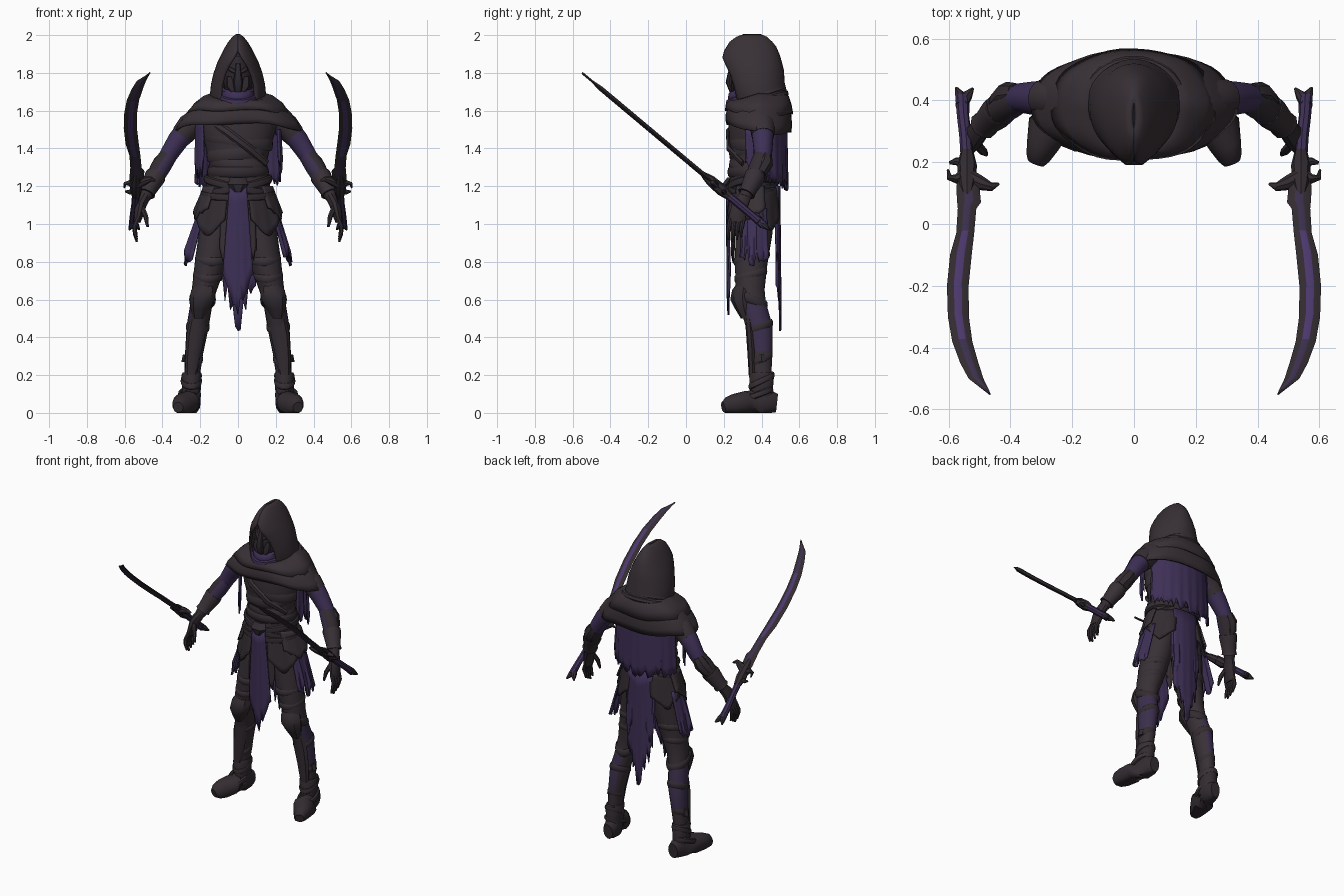
import bpy, bmesh, math, random
from mathutils import Vector
random.seed(4)
PI = math.pi


def material(name, rgb):
    m = bpy.data.materials.new(name)
    m.diffuse_color = (*rgb, 1)
    return m


CLOTH = material("charcoal cloth", (0.039, 0.029, 0.035))
LEATHER = material("dark leather", (0.033, 0.025, 0.031))
MASK = material("mask black", (0.026, 0.02, 0.026))
PURPLE = material("purple cloth", (0.048, 0.029, 0.093))
DIM = material("dull purple wrap", (0.044, 0.028, 0.073))
GLOW = material("violet blade", (0.07, 0.039, 0.15))


def skin(name, rings, mats, wrap=True, caps=True, thick=0, rule=None, loop=False):
    """Join a list of point rings into one surface."""
    bm = bmesh.new()
    vs = [[bm.verts.new((p[0], p[1], max(p[2], 0))) for p in r] for r in rings]
    n = len(rings[0])
    for i in range(len(rings) - (0 if loop else 1)):
        a, b = vs[i], vs[(i + 1) % len(rings)]
        for j in range(n if wrap else n - 1):
            k = (j + 1) % n
            f = bm.faces.new((a[j], a[k], b[k], b[j]))
            f.material_index = rule(i, j) if rule else 0
    if wrap and caps and not loop:
        bm.faces.new(vs[0])
        bm.faces.new(vs[-1])
    bmesh.ops.recalc_face_normals(bm, faces=bm.faces[:])
    me = bpy.data.meshes.new(name)
    bm.to_mesh(me)
    bm.free()
    for m in mats if isinstance(mats, tuple) else (mats,):
        me.materials.append(m)
    ob = bpy.data.objects.new(name, me)
    bpy.context.collection.objects.link(ob)
    if thick:
        mod = ob.modifiers.new("thickness", "SOLIDIFY")
        mod.thickness, mod.offset = thick, 0
    return ob


def tube(name, secs, mats, n=14, s=1, flat=False, rule=None):
    """Elliptical sections (x, y, z, rx, ry) swept along their centres."""
    pts = [Vector(q[:3]) for q in secs]
    rings = []
    for i, q in enumerate(secs):
        t = (pts[min(i + 1, len(pts) - 1)] - pts[max(i - 1, 0)]).normalized()
        u = t.cross(Vector((0, 1, 0)))
        u = u.normalized() if u.length > 0.3 else Vector((1, 0, 0))
        w = t.cross(u)
        if flat:
            u, w = Vector((1, 0, 0)), Vector((0, 1, 0))
        ring = [pts[i] + u * q[3] * math.cos(2 * PI * k / n) + w * q[-1] * math.sin(2 * PI * k / n) for k in range(n)]
        rings.append([(p.x * s, p.y, p.z) for p in ring])
    return skin(name, rings, mats, rule=rule)


def ring(name, c, rx, ry, r, tilt, mats, h=None, s=1, roll=0):
    """Fold, belt or strap round an oval; tilt lowers the front, roll lowers one side."""
    rings = []
    for i in range(36):
        a = 2 * PI * i / 36
        rings.append([(s * (c[0] + (rx + r * math.cos(b)) * math.sin(a)), c[1] - (ry + r * math.cos(b)) * math.cos(a),
                       c[2] - tilt * math.cos(a) - roll * math.sin(a) + (h or r) * math.sin(b)) for b in (2 * PI * k / 8 for k in range(8))])
    return skin(name, rings, mats, loop=True)


def drape(name, a0, a1, top, low, mats, nu=14, point=0, rag=0, spread=1, fold=0.02, s=1, cy=0.37, thick=0.01):
    """Cloth hung on an arc from top to low (rx, ry, z); angle 0 is the front."""
    hem = [low[2] + point * abs(2 * i / nu - 1) + rag * random.random() * (1 if i % 2 else 0.3) for i in range(nu + 1)]
    mid, rows = (a0 + a1) / 2, []
    for k in range(8):
        v, row = k / 7, []
        for i in range(nu + 1):
            a = mid + (a0 + (a1 - a0) * i / nu - mid) * (1 + (spread - 1) * v)
            f = 1 + fold * v * math.sin(i * 1.7)
            row.append((s * f * (top[0] + (low[0] - top[0]) * v) * math.sin(a),
                        cy - f * (top[1] + (low[1] - top[1]) * v) * math.cos(a), top[2] + (hem[i] - top[2]) * v))
        rows.append(row)
    return skin(name, rows, mats, wrap=False, thick=thick)


# Torso, chest wraps and crossing belts
tube("torso", [(0, .37, 1.0, .15, .11), (0, .36, 1.08, .185, .13), (0, .35, 1.2, .17, .125), (0, .35, 1.32, .15, .11),
               (0, .36, 1.42, .175, .13), (0, .37, 1.52, .21, .145), (0, .38, 1.6, .2, .14), (0, .39, 1.66, .1, .1)],
     CLOTH, n=28, flat=True)
for z, rx, roll in ((1.45, .176, .025), (1.385, .158, -.02), (1.32, .147, .02)):
    ring("chest_wrap", (0, .355, z), rx, .118, .009, .01, CLOTH, .036, roll=roll)
ring("waist_sash", (0, .355, 1.275), .15, .122, .014, 0, LEATHER, .03)
for roll in (.035, -.035):
    ring("crossed_belt", (0, .355, 1.205), .17, .125, .013, .015, LEATHER, .022, roll=roll)
ring("hip_belt", (0, .355, 1.16), .182, .127, .014, .02, LEATHER, .022)
tube("belt_buckle", [(0, .235, 1.245, .04, .02), (0, .213, 1.21, .055, .025), (0, .22, 1.17, .025, .02)], LEATHER, n=6, flat=True)
tube("chest_strap", [(-.17, .3, 1.56, .022, .01), (-.06, .222, 1.49, .022, .012), (.06, .225, 1.4, .022, .012), (.15, .3, 1.32, .02, .01)], CLOTH, n=6)

# Pelvis cloths and layered hip plates
drape("front_tabard", -.24, .24, (.19, .15, 1.2), (.2, .142, .49), PURPLE, 12, .24, .1, 1.7, cy=.365)
drape("back_tail", PI - .5, PI + .5, (.185, .125, 1.2), (.17, .13, .39), PURPLE, 14, .28, .14, 1.15)
for s in (1, -1):
    drape("front_hip_plate", .3, 1.25, (.175, .133, 1.19), (.232, .16, .92), LEATHER, 10, .1, .02, s=s)
    drape("upper_hip_plate", .75, 1.9, (.18, .138, 1.2), (.232, .155, 1.02), CLOTH, 10, .06, .02, s=s)
    drape("rear_hip_plate", 1.7, 2.75, (.175, .12, 1.19), (.225, .135, .96), LEATHER, 10, .08, .02, s=s)
    drape("side_cloth", 1.05, 1.98, (.205, .14, 1.08), (.28, .165, .77), PURPLE, 12, .03, .1, s=s)
    drape("tabard_edge", .27, .5, (.18, .14, 1.15), (.2, .13, .76), CLOTH, 6, .1, .06, s=s)
    drape("tail_edge", 2.55, 2.85, (.18, .12, 1.15), (.19, .13, .7), PURPLE, 6, .1, .1, s=s)

# Ragged cape on the back with loose side strips
drape("back_cape", PI - 1.25, PI + 1.25, (.22, .16, 1.6), (.235, .165, 1.17), PURPLE, 34, .03, .08, fold=.025, cy=.37)
drape("left_cape_strip", -1.45, -.95, (.225, .15, 1.55), (.225, .15, 1.2), PURPLE, 7, .05, .14)
drape("right_cape_strip", 1.2, 1.55, (.225, .15, 1.5), (.23, .15, 1.26), PURPLE, 6, .04, .1)


# Shoulder mantle: a folded collar cloth, longer on one side
def mantle(name, profile, hem_drop, lift):
    rows = []
    for v, (r, d, z) in enumerate(profile):
        w, row = v / (len(profile) - 1), []
        for i in range(48):
            a = 2 * PI * i / 48
            side, front = math.sin(a), max(0, math.cos(a))
            f = 1 + .015 * w * math.sin(7 * a + 4 * w)
            zz = z - hem_drop * w * w * (.6 + .4 * side) + lift * w * max(0, math.cos(a - .2)) - .05 * (1 - w) * front
            row.append((r * f * math.copysign(abs(side) ** .85, side), .385 - d * f * math.cos(a), zz + .006 * math.sin(5 * a) * w))
        rows.append(row)
    skin(name, rows, CLOTH, caps=False, thick=.012)


mantle("lower_mantle", [(.12, .12, 1.69), (.18, .145, 1.665), (.235, .158, 1.625), (.28, .168, 1.58), (.31, .17, 1.54), (.328, .166, 1.505)], .03, .045)
mantle("upper_mantle", [(.12, .13, 1.695), (.18, .155, 1.675), (.23, .168, 1.64), (.265, .175, 1.595)], .02, .02)
for z, rx, ry, r, t in ((1.65, .155, .137, .022, .04), (1.675, .132, .125, .02, .045)):
    ring("collar_fold", (0, .385, z), rx, ry, r, t, CLOTH)
ring("neck_scarf", (0, .345, 1.69), .078, .105, .018, .02, PURPLE, .034)
ring("scarf_fold", (0, .345, 1.68), .102, .12, .014, .04, PURPLE, .022)

# Hood with a pointed opening
hood = []
for z, hw, yf, yb, gap in ((1.63, .138, .26, .53, .6), (1.68, .142, .24, .53, .68), (1.74, .136, .225, .515, .68), (1.8, .122, .212, .512, .6),
                           (1.85, .104, .2, .5, .45), (1.89, .085, .195, .487, .22), (1.925, .067, .208, .472, 0),
                           (1.96, .046, .236, .452, 0), (1.985, .026, .27, .425, 0), (2.0, .006, .31, .39, 0)):
    row = []
    for i in range(33):
        a = gap + (2 * PI - 2 * gap) * i / 32
        row.append((hw * math.sin(a), (yf + yb) / 2 - (yb - yf) / 2 * math.cos(a), z - (.01 * math.cos(a) if z < 1.95 else 0)))
    hood.append(row)
skin("hood", hood, CLOTH, wrap=False, thick=.014)

# Masked face with brow, nose ridge and cheek plates
tube("face", [(0, .35, 1.64, .05, .08), (0, .34, 1.69, .066, .095), (0, .34, 1.76, .08, .1), (0, .34, 1.83, .07, .1),
              (0, .35, 1.89, .04, .08)], MASK, n=18, flat=True)
tube("nose_ridge", [(0, .25, 1.85, .012, .012), (0, .235, 1.8, .018, .014), (0, .228, 1.75, .026, .018), (0, .245, 1.7, .02, .015)], MASK, n=8, flat=True)
for s in (1, -1):
    tube("brow", [(.005, .24, 1.8, .01, .01), (.035, .248, 1.815, .012, .008), (.06, .275, 1.835, .007, .006)], CLOTH, n=6, s=s)
    tube("cheek_plate", [(.042, .262, 1.78, .02, .012), (.038, .252, 1.73, .026, .014), (.02, .25, 1.69, .014, .01)], MASK, n=8, s=s, flat=True)

# Blade stations: height along the sword (as y), inner x, outer x
BLADE = ((.17, .515, .565), (.12, .5, .575), (.07, .495, .572), (.05, .51, .57), (-.03, .517, .575), (-.1, .525, .595), (-.2, .535, .605),
         (-.3, .534, .602), (-.38, .523, .588), (-.45, .503, .562), (-.5, .487, .535), (-.55, .464, .467))


def on_sword(x, y, h=0):
    return x, y + .643 * h, .97 + .643 * (.44 - y) / .767 + .767 * h


for s in (1, -1):
    # Arms: wrapped upper arm, guarded forearm
    tube("upper_arm", [(.2, .4, 1.55, .065), (.27, .405, 1.5, .062), (.32, .407, 1.44, .055), (.365, .408, 1.37, .048), (.39, .4, 1.33, .045)], PURPLE, s=s)
    tube("shoulder_sleeve", [(.2, .4, 1.555, .068), (.26, .405, 1.515, .067), (.295, .407, 1.47, .061)], CLOTH, s=s)
    tube("forearm", [(.37, .405, 1.36, .047), (.41, .385, 1.3, .052), (.45, .355, 1.23, .046), (.495, .31, 1.14, .032)],
         (LEATHER, DIM), s=s, rule=lambda i, j: 1 if i < 2 and 3 <= j <= 6 else 0)
    tube("elbow_guard", [(.38, .42, 1.36, .036), (.405, .415, 1.32, .047), (.435, .388, 1.27, .04)], LEATHER, n=8, s=s)
    tube("bracer", [(.432, .37, 1.262, .054), (.44, .363, 1.248, .056), (.478, .328, 1.175, .043), (.485, .32, 1.16, .048)], CLOTH, n=10, s=s)
    # Hand
    tube("palm", [(.49, .315, 1.15, .03, .032), (.515, .285, 1.1, .03, .045), (.53, .27, 1.03, .022, .046), (.535, .27, 1.01, .018, .04)], LEATHER, n=10, s=s)
    for k in range(4):
        y, d = .235 + .023 * k, .012 * abs(k - 1)
        tube("finger", [(.53, y, 1.03, .013), (.548, y - .008, .985, .012), (.545, y - .012, .945 + d, .011), (.535, y - .012, .905 + d, .006)], LEATHER, n=7, s=s)
    tube("thumb", [(.51, .26, 1.09, .016), (.488, .235, 1.04, .014), (.478, .225, .985, .007)], LEATHER, n=7, s=s)

    # Curved sword: hexagonal blade with a coloured middle, hooked guard, wrapped grip
    blade = []
    for y, a, b in BLADE:
        h, c, d = (.013 if y > -.5 else .006), a + (b - a) * .32, a + (b - a) * .68
        blade.append([(s * p[0], p[1], p[2]) for p in (on_sword(a, y), on_sword(c, y, h), on_sword(d, y, h),
                                                        on_sword(b, y), on_sword(d, y, -h), on_sword(c, y, -h))])
    skin("sword_blade", blade, (LEATHER, GLOW, DIM), rule=lambda i, j: (1 if 3 < i < 8 else 2) if j in (1, 4) else 0)
    tube("sword_grip", [(*on_sword(.54, .2), .02), (*on_sword(.545, .28), .02), (*on_sword(.553, .35), .02), (*on_sword(.555, .41), .023)], PURPLE, n=8, s=s)
    tube("sword_collar", [(*on_sword(.54, .23), .022), (*on_sword(.54, .19), .032), (*on_sword(.54, .13), .028), (*on_sword(.54, .09), .015)], LEATHER, n=8, s=s)
    for name, path in (("inner_guard", ((.53, .15, .026), (.49, .13, .022), (.46, .12, .014), (.437, .13, .004))),
                       ("outer_guard", ((.55, .16, .022), (.575, .145, .016), (.597, .15, .01), (.602, .175, .004))),
                       ("upper_hook", ((.55, .195, .018), (.575, .203, .013), (.597, .198, .005))),
                       ("inner_pommel", ((.56, .38, .02), (.54, .415, .018), (.522, .438, .005))),
                       ("outer_pommel", ((.55, .38, .02), (.562, .415, .018), (.575, .44, .005)))):
        tube(name, [(*on_sword(x, y), r) for x, y, r in path], LEATHER, n=8, s=s)

    # Legs with thigh, knee and shin armour
    tube("leg", [(.095, .37, 1.08, .09, .1), (.115, .36, .95, .092, .098), (.145, .345, .8, .083, .088), (.18, .34, .65, .065, .077),
                 (.195, .355, .57, .058, .07), (.215, .39, .45, .058, .07), (.232, .4, .32, .048, .058), (.245, .4, .18, .04, .052),
                 (.25, .4, .08, .042, .055)], (CLOTH, DIM), n=18, s=s, rule=lambda i, j: 1 if 4 <= i <= 5 and (j > 11 or j < 2) else 0)
    for x, y, z, r, m in ((.14, .348, .82, .083, CLOTH), (.16, .343, .73, .074, CLOTH),
                          (.213, .39, .455, .059, LEATHER), (.236, .4, .285, .047, LEATHER)):
        ring("leg_wrap", (x, y, z), r - .004, r * 1.07, .008, .02, m, .022, s)
    tube("knee_guard", [(.17, .315, .7, .04, .035), (.182, .302, .65, .066, .058), (.19, .298, .6, .066, .064), (.2, .308, .55, .05, .048),
                        (.208, .32, .5, .03, .03)], LEATHER, n=8, s=s, flat=True)
    ring("knee_strap", (.188, .35, .6), .062, .074, .009, -.03, LEATHER, .025, s)
    tube("shin_guard", [(.205, .335, .52, .045, .025), (.222, .343, .42, .05, .025), (.236, .35, .32, .042, .025), (.247, .352, .2, .03, .02)],
         LEATHER, n=8, s=s, flat=True)
    tube("shin_buckle", [(.27, .4, .31, .022, .025), (.278, .4, .27, .022, .025)], LEATHER, n=6, s=s, flat=True)
    # Boots
    tube("boot_shaft", [(.247, .405, .05, .048, .068), (.247, .4, .13, .05, .062), (.245, .4, .2, .054, .068), (.244, .4, .215, .048, .06)], LEATHER, s=s, flat=True)
    tube("boot_foot", [(.24, .482, .052, .034, .05), (.243, .455, .055, .046, .062), (.252, .39, .058, .053, .085), (.272, .32, .052, .062, .073),
                       (.295, .255, .04, .062, .052), (.31, .215, .034, .05, .038), (.317, .197, .03, .028, .028)], LEATHER, s=s)
    ring("boot_cuff", (.247, .4, .17), .045, .058, .012, .03, CLOTH, .02, s)
    ring("instep_strap", (.257, .375, .095), .05, .075, .012, .03, CLOTH, .018, s)

# Smooth rounded surfaces, keep hard edges
for ob in bpy.context.scene.objects:
    ob.select_set(True)
    bpy.context.view_layer.objects.active = ob
bpy.ops.object.shade_smooth_by_angle(angle=math.radians(40))
